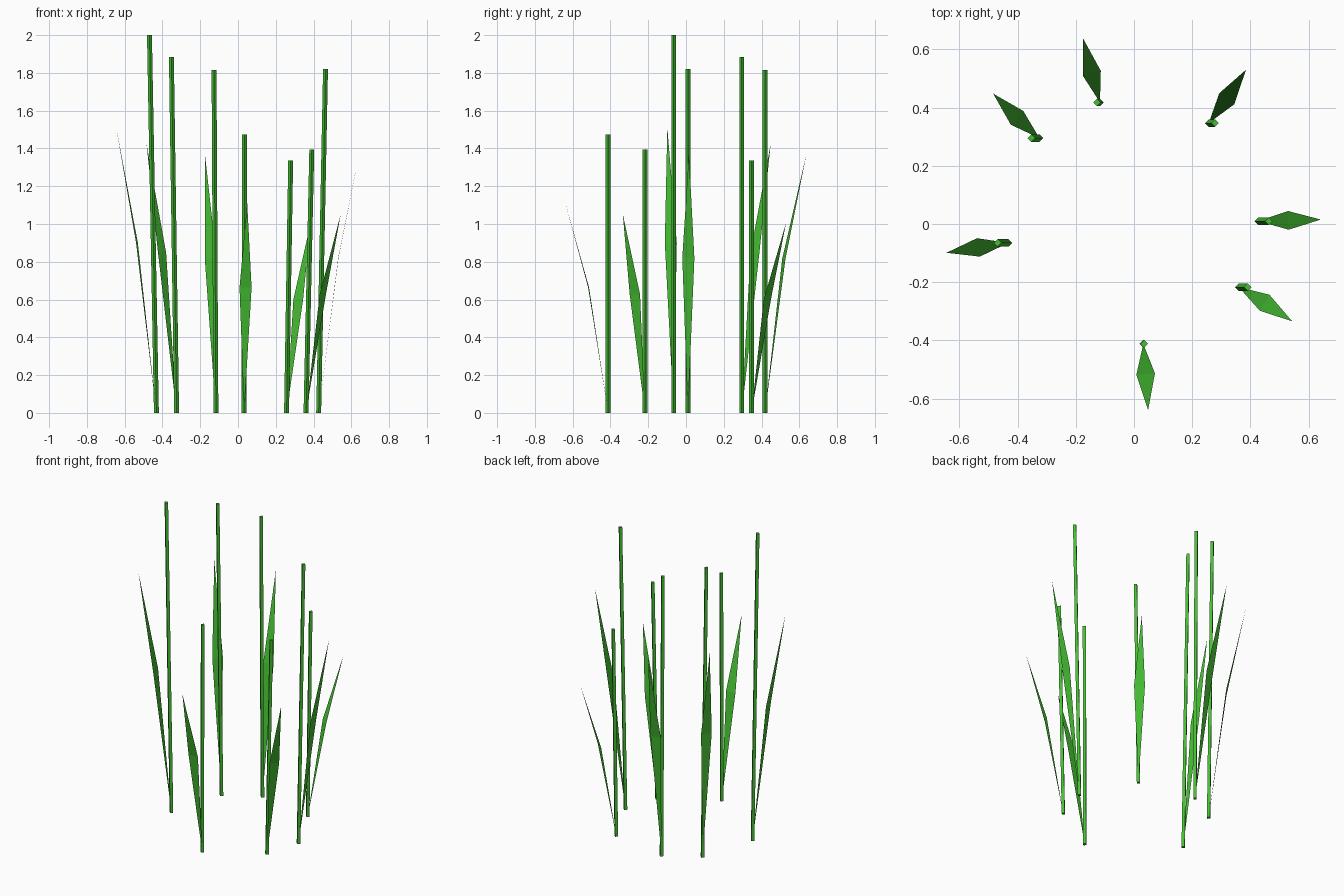
import bpy, bmesh, math
from mathutils import Vector, Matrix

if "Cube" in bpy.data.objects:
    bpy.data.objects.remove(bpy.data.objects["Cube"])

green = bpy.data.materials.new("reed green")
green.diffuse_color = (0.06, 0.51, 0.033, 1)
green.use_nodes = True
green.node_tree.nodes["Principled BSDF"].inputs["Base Color"].default_value = green.diffuse_color

# base x, base y, height of each reed
REEDS = [(-0.432, -0.065, 2.0), (-0.325, 0.295, 1.885), (-0.117, 0.418, 1.815),
         (0.032, -0.412, 1.475), (0.257, 0.347, 1.335), (0.36, -0.217, 1.395),
         (0.427, 0.01, 1.82)]
STEM_R, LEAF_HALF = 0.013, 0.032


def finish(bm, name):
    mesh = bpy.data.meshes.new(name)
    bm.to_mesh(mesh)
    bm.free()
    mesh.materials.append(green)
    bpy.context.collection.objects.link(bpy.data.objects.new(name, mesh))


def stem(x, y, h, name):
    # four-sided rod, its top leaning outward along x
    bm = bmesh.new()
    bmesh.ops.create_cone(bm, cap_ends=True, segments=4, radius1=STEM_R, radius2=STEM_R,
                          depth=h, matrix=Matrix.Translation((x, y, h / 2)))
    for v in bm.verts:
        if v.co.z > h / 2:
            v.co.x += 0.085 * x
    finish(bm, name)


def leaf(x, y, h, name):
    # flat blade bent outward at its widest line
    base = Vector((x, y, 0))
    out = base.normalized()
    side = Vector((-out.y, out.x, 0)) * LEAF_HALF
    mid = base + out * 0.104 + Vector((0, 0, 0.45 * h))
    tip = base + Vector((out.x * 0.215, out.y * 0.228, 0.755 * h))
    bm = bmesh.new()
    b, l, r, t = [bm.verts.new(p) for p in (base, mid - side, mid + side, tip)]
    bm.faces.new((b, l, r))
    bm.faces.new((l, t, r))
    finish(bm, name)


for i, (x, y, h) in enumerate(REEDS, 1):
    stem(x, y, h, f"stem_{i}")
    leaf(x, y, h, f"leaf_{i}")
